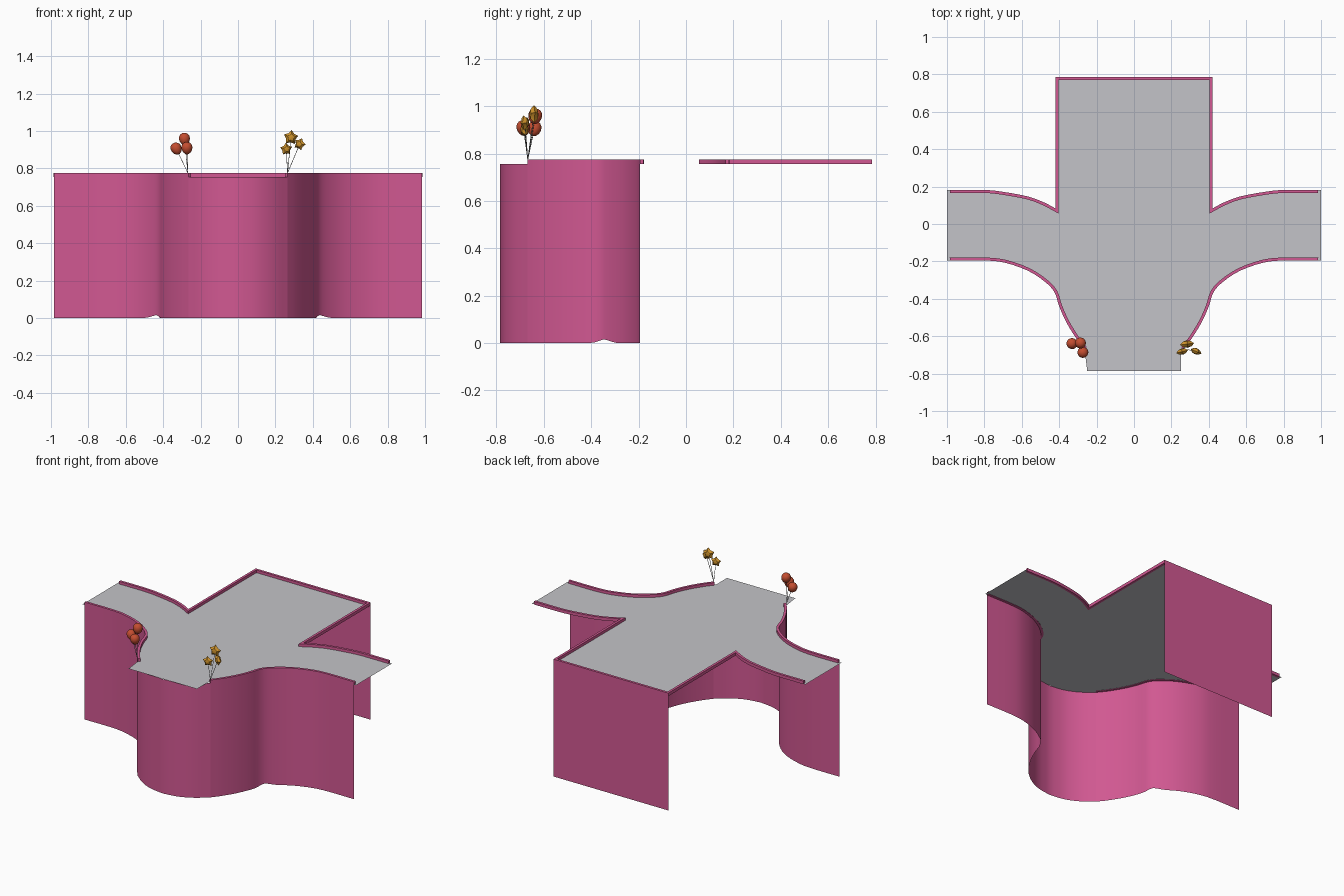
import bpy, bmesh, math
from mathutils import Vector, Matrix

if "Cube" in bpy.data.objects:
    bpy.data.objects.remove(bpy.data.objects["Cube"])

SLAB_Z, TOP_Z, RIM_W = 0.757, 0.775, 0.016


def material(name, rgb):
    m = bpy.data.materials.new(name)
    m.diffuse_color = (*rgb, 1)
    m.use_nodes = True
    m.node_tree.nodes["Principled BSDF"].inputs["Base Color"].default_value = m.diffuse_color
    return m


PINK = material("pink", (0.64, 0.098, 0.287))
GREY = material("light grey", (0.55, 0.55, 0.58))
RED = material("orange red", (0.55, 0.075, 0.03))
GOLD = material("gold", (0.62, 0.29, 0.025))
STRING = material("string grey", (0.22, 0.22, 0.22))


def finish(name, bm, mat, smooth=None):
    me = bpy.data.meshes.new(name)
    bm.to_mesh(me)
    bm.free()
    me.materials.append(mat)
    ob = bpy.data.objects.new(name, me)
    bpy.context.collection.objects.link(ob)
    if smooth:
        bpy.ops.object.select_all(action='DESELECT')
        ob.select_set(True)
        bpy.context.view_layer.objects.active = ob
        bpy.ops.object.shade_smooth_by_angle(angle=math.radians(smooth))
    return ob


def spline(pts, n=3):
    """Catmull-Rom curve through the points."""
    p = [Vector(q) for q in pts]
    p = [p[0] * 2 - p[1]] + p + [p[-1] * 2 - p[-2]]
    out = []
    for a, b, c, d in zip(p, p[1:], p[2:], p[3:]):
        for k in range(n):
            t = k / n
            out.append(0.5 * (2 * b + (c - a) * t + (2 * a - 5 * b + 4 * c - d) * t * t
                              + (3 * b - a - 3 * c + d) * t ** 3))
    return out + [p[-2]]


def mirrored(pts):
    return [Vector((-q.x, q.y)) for q in reversed(pts)]


def curtain(name, path, bottom, top):
    """Single-sheet wall along a path."""
    bm = bmesh.new()
    cols = [[bm.verts.new((q.x, q.y, z)) for z in (bottom(q), top)] for q in path]
    for a, b in zip(cols, cols[1:]):
        bm.faces.new((a[0], b[0], b[1], a[1]))
    return finish(name, bm, PINK, 40)


def rim(name, path):
    """Low border of rectangular section, offset to the left of the path."""
    bm = bmesh.new()
    rings = []
    for i, q in enumerate(path):
        d0 = (q - path[max(i - 1, 0)]).normalized()
        d1 = (path[min(i + 1, len(path) - 1)] - q).normalized()
        n0, n1 = Vector((-d0.y, d0.x)), Vector((-d1.y, d1.x))
        s = n0 + n1
        m = s.normalized()
        ref = n1 if n1.length else n0
        inner = q + m * RIM_W / max(m.dot(ref), 0.4)
        rings.append([bm.verts.new((c.x, c.y, z)) for c, z in
                      ((q, 0.755), (q, TOP_Z), (inner, TOP_Z), (inner, 0.755))])
    for a, b in zip(rings, rings[1:]):
        for k in range(4):
            bm.faces.new((a[k], b[k], b[(k + 1) % 4], a[(k + 1) % 4]))
    bm.faces.new(rings[0])
    bm.faces.new(rings[-1][::-1])
    bmesh.ops.recalc_face_normals(bm, faces=bm.faces)
    return finish(name, bm, PINK, 35)


# Plan outlines (right half), mirrored where needed
side = spline([(0.985, -0.195), (0.8, -0.195), (0.69, -0.207), (0.567, -0.25), (0.475, -0.31),
               (0.425, -0.365), (0.40, -0.44), (0.362, -0.525), (0.31, -0.61), (0.265, -0.668)])
bulge = spline([(0.265, -0.668), (0.19, -0.727), (0.1, -0.769), (0, -0.785)])
bulge = bulge + mirrored(bulge)[1:]
back_half = spline([(0.985, 0.182), (0.8, 0.182), (0.7, 0.172), (0.567, 0.147),
                    (0.48, 0.115), (0.42, 0.083)]) + [Vector((0.42, 0.785))]
back = back_half + mirrored(back_half)
front_left, front_right = mirrored(side)[::-1], side[::-1]


def notch(q):
    return 0.016 * max(0, 1 - abs(q.y + 0.345) / 0.05)


# Front skirt: two wings and the rounded middle
curtain("front_skirt_left", front_left, notch, TOP_Z)
curtain("front_skirt_right", front_right, notch, TOP_Z)
curtain("front_skirt_middle", bulge[::-1], lambda q: 0, 0.755)
# Back panel
curtain("back_panel", [Vector((0.42, 0.785)), Vector((-0.42, 0.785))], lambda q: 0, TOP_Z)
# Rims round the deck
rim("rim_left", front_left)
rim("rim_right", front_right)
rim("rim_back", back)

# Deck sheet
step = [Vector(q) for q in ((-0.25, -0.668), (-0.25, -0.785), (0.25, -0.785), (0.25, -0.668))]
outline = ([Vector((1, -0.195)), Vector((1, 0.182))] + back
           + [Vector((-1, 0.182)), Vector((-1, -0.195))] + front_left + step + front_right)
bm = bmesh.new()
bm.faces.new([bm.verts.new((q.x, q.y, SLAB_Z)) for q in outline])
bmesh.ops.triangulate(bm, faces=bm.faces[:])
finish("deck", bm, GREY)


def string(name, a, b):
    a, b = Vector(a), Vector(b)
    d = b - a
    bm = bmesh.new()
    bmesh.ops.create_cone(bm, cap_ends=True, segments=6, radius1=0.0015, radius2=0.0015,
                          depth=d.length)
    bm.transform(Matrix.Translation((a + b) / 2) @ d.to_track_quat('Z', 'Y').to_matrix().to_4x4())
    finish(name, bm, STRING)


def round_balloon(name, c, r, axis):
    bm = bmesh.new()
    bmesh.ops.create_uvsphere(bm, u_segments=20, v_segments=12, radius=1)
    for v in bm.verts:  # narrower towards the knot
        k = r * (1 + 0.12 * v.co.z)
        v.co = Vector((v.co.x * k, v.co.y * k, v.co.z * r * 1.15))
    bm.transform(Matrix.Translation(c) @ axis.to_track_quat('Z', 'Y').to_matrix().to_4x4())
    finish(name, bm, RED, 60)


def star_balloon(name, c, r, lean, yaw):
    bm = bmesh.new()
    ring = []
    for i in range(10):
        a = math.pi / 2 + i * math.pi / 5
        k = r if i % 2 == 0 else r * 0.66
        ring.append(bm.verts.new((k * math.cos(a), 0, k * math.sin(a))))
    for y in (-0.5 * r, 0.5 * r):
        mid = [bm.verts.new((v.co.x * 0.55, y * 0.75, v.co.z * 0.55)) for v in ring]
        tip = bm.verts.new((0, y, 0))
        for i in range(10):
            j = (i + 1) % 10
            bm.faces.new((ring[i], ring[j], mid[j], mid[i]))
            bm.faces.new((mid[i], mid[j], tip))
    bmesh.ops.recalc_face_normals(bm, faces=bm.faces)
    bm.transform(Matrix.Translation(c) @ Matrix.Rotation(yaw, 4, 'Z')
                 @ Matrix.Rotation(lean, 4, 'Y'))
    finish(name, bm, GOLD, 30)


# Balloon bunches at the two rim ends
knot = Vector((-0.268, -0.668, TOP_Z))
for i, (c, r) in enumerate([((-0.33, -0.64, 0.905), 0.029), ((-0.286, -0.637, 0.957), 0.029),
                            ((-0.273, -0.686, 0.908), 0.029)]):
    axis = Vector(c) - knot
    round_balloon(f"round_balloon_{i + 1}", c, r, axis)
    string(f"round_balloon_string_{i + 1}", knot, Vector(c) - axis.normalized() * r)

knot = Vector((0.265, -0.668, TOP_Z))
for i, (c, r, yaw) in enumerate([((0.258, -0.682, 0.903), 0.034, 0.25),
                                 ((0.283, -0.642, 0.965), 0.040, 0.12),
                                 ((0.330, -0.680, 0.930), 0.034, -0.4)]):
    axis = Vector(c) - knot
    star_balloon(f"star_balloon_{i + 1}", c, r, math.atan2(axis.x, axis.z), yaw)
    string(f"star_balloon_string_{i + 1}", knot, Vector(c) - axis.normalized() * r * 0.6)
